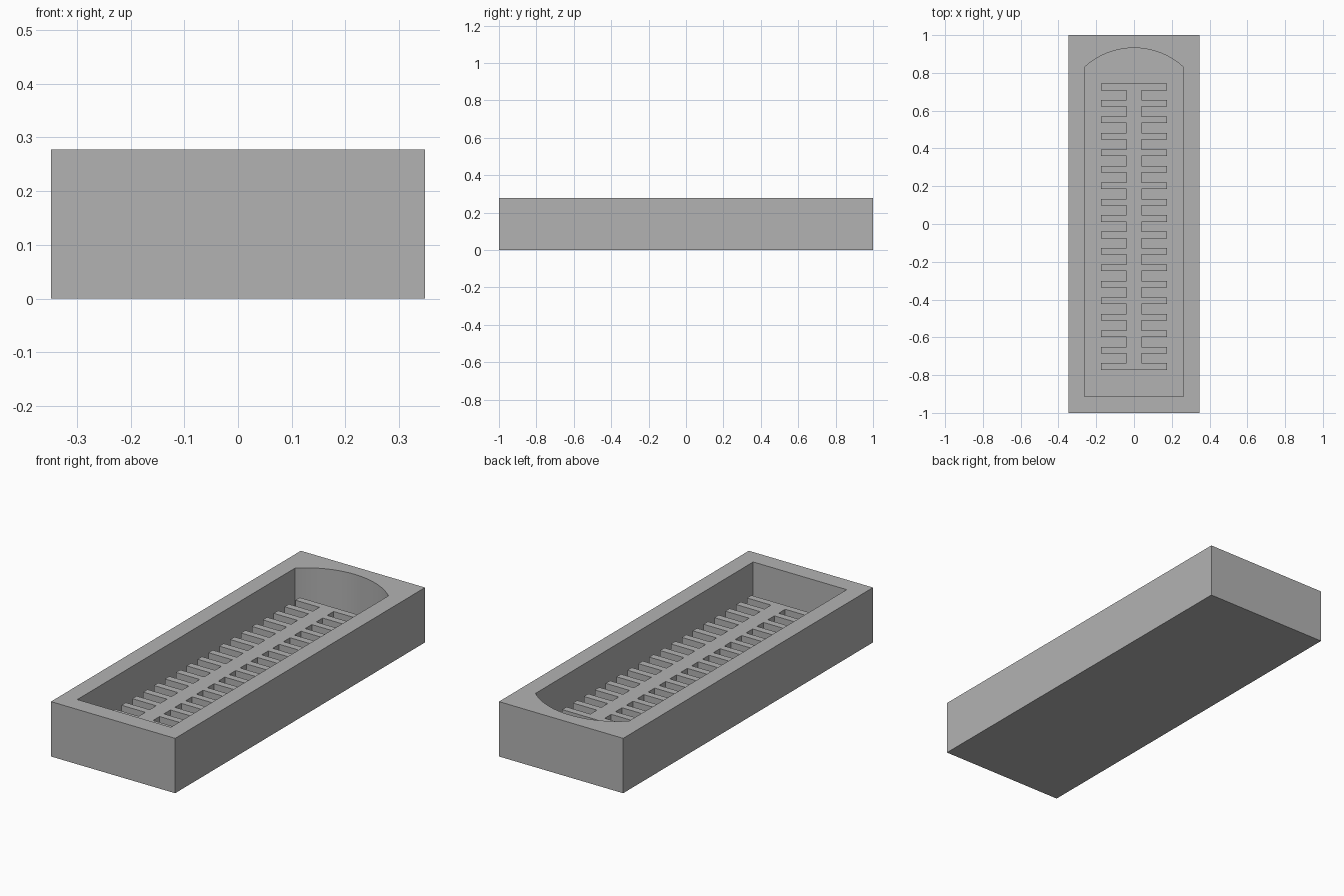
import bpy
import bmesh
from math import sin, cos, asin, radians

HALF_W, HALF_L, HEIGHT = 0.348, 1.0, 0.278   # outer block
IN_W, IN_FRONT, IN_SHOULDER, IN_BACK = 0.262, -0.912, 0.83, 0.932   # cavity
FLOOR = 0.07
COMB_TOP, COMB_FRONT, COMB_BACK = 0.186, -0.772, 0.743
SPINE, TOOTH_TIP, TOOTH_WIDTH, TEETH = 0.04, 0.174, 0.035, 18

if "Cube" in bpy.data.objects:
    bpy.data.objects.remove(bpy.data.objects["Cube"])

grey = bpy.data.materials.new("plain grey")
grey.use_nodes = True
grey.diffuse_color = (0.45, 0.45, 0.45, 1)
grey.node_tree.nodes["Principled BSDF"].inputs["Base Color"].default_value = (0.45, 0.45, 0.45, 1)


def prism(name, outline, z0, z1):
    """Extrude a counter-clockwise outline from z0 up to z1."""
    bm = bmesh.new()
    base = bm.faces.new([bm.verts.new((x, y, z0)) for x, y in outline])
    top = bmesh.ops.extrude_face_region(bm, geom=[base], use_keep_orig=True)
    verts = [v for v in top["geom"] if isinstance(v, bmesh.types.BMVert)]
    bmesh.ops.translate(bm, verts=verts, vec=(0, 0, z1 - z0))
    bmesh.ops.recalc_face_normals(bm, faces=bm.faces[:])
    mesh = bpy.data.meshes.new(name)
    bm.to_mesh(mesh)
    bm.free()
    mesh.materials.append(grey)
    obj = bpy.data.objects.new(name, mesh)
    bpy.context.collection.objects.link(obj)
    return obj


# Outer block
tray = prism("tray", [(-HALF_W, -HALF_L), (HALF_W, -HALF_L),
                      (HALF_W, HALF_L), (-HALF_W, HALF_L)], 0, HEIGHT)

# Cavity with a square front and a bowed back
rise = IN_BACK - IN_SHOULDER
radius = (IN_W ** 2 + rise ** 2) / (2 * rise)
sweep = asin(IN_W / radius)
steps = 32
outline = [(-IN_W, IN_FRONT), (IN_W, IN_FRONT)]
for i in range(steps + 1):
    a = sweep * (1 - 2 * i / steps)
    outline.append((radius * sin(a), IN_BACK - radius + radius * cos(a)))
cutter = prism("cavity_cutter", outline, FLOOR, HEIGHT + 0.1)
cutter.hide_render = True

cut = tray.modifiers.new("cavity", "BOOLEAN")
cut.operation = "DIFFERENCE"
cut.solver = "EXACT"
cut.object = cutter
bpy.ops.object.select_all(action="DESELECT")
tray.select_set(True)
bpy.context.view_layer.objects.active = tray
bpy.ops.object.modifier_apply(modifier=cut.name)
bpy.data.objects.remove(cutter)
bpy.ops.object.shade_smooth_by_angle(angle=radians(20))

# Double-sided comb: a spine with evenly spaced teeth
pitch = (COMB_BACK - COMB_FRONT - TOOTH_WIDTH) / (TEETH - 1)
right_side = []
for i in range(TEETH):
    y0 = COMB_FRONT + i * pitch
    y1 = y0 + TOOTH_WIDTH
    if i:
        right_side.append((SPINE, y0))
    right_side += [(TOOTH_TIP, y0), (TOOTH_TIP, y1)]
    if i < TEETH - 1:
        right_side.append((SPINE, y1))
left_side = [(-x, y) for x, y in reversed(right_side)]
prism("comb", right_side + left_side, FLOOR, COMB_TOP)
